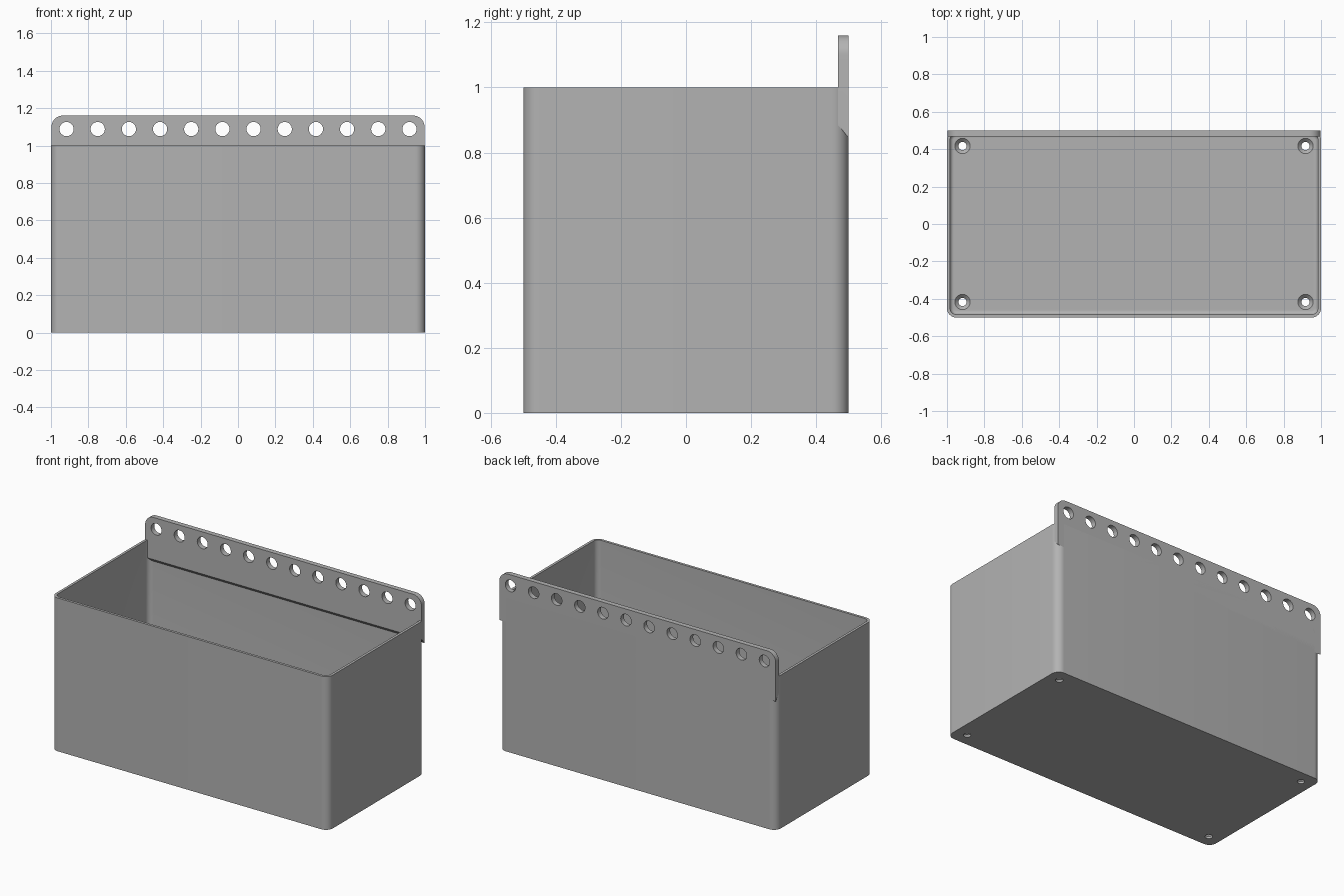
import bpy, bmesh, math

cube = bpy.data.objects.get("Cube")
if cube:
    bpy.data.objects.remove(cube, do_unlink=True)

WALL, FLOOR, RADIUS, FILLET = 0.0167, 0.033, 0.05, 0.02

grey = bpy.data.materials.new("plain_grey")
grey.use_nodes = True
colour = (0.45, 0.45, 0.45, 1)
grey.diffuse_color = colour
grey.node_tree.nodes["Principled BSDF"].inputs["Base Color"].default_value = colour


def finish(name, bm):
    """Turn a bmesh into a grey object."""
    bmesh.ops.recalc_face_normals(bm, faces=bm.faces)
    mesh = bpy.data.meshes.new(name)
    bm.to_mesh(mesh)
    bm.free()
    obj = bpy.data.objects.new(name, mesh)
    bpy.context.collection.objects.link(obj)
    mesh.materials.append(grey)
    return obj


def ring(bm, inset, z, steps=10):
    """Rounded rectangle set in from the outer wall."""
    r = RADIUS - inset
    verts = []
    for k, (sx, sy) in enumerate([(1, 1), (-1, 1), (-1, -1), (1, -1)]):
        for i in range(steps + 1):
            a = math.pi / 2 * (k + i / steps)
            verts.append(bm.verts.new((sx * (1 - RADIUS) + r * math.cos(a),
                                       sy * (0.5 - RADIUS) + r * math.sin(a), z)))
    return verts


def solid(bm, sections):
    """Skin a stack of closed rings and cap both ends."""
    for a, b in zip(sections, sections[1:]):
        for i in range(len(a)):
            j = (i + 1) % len(a)
            bm.faces.new((a[i], a[j], b[j], b[i]))
    bm.faces.new(sections[0])
    bm.faces.new(sections[-1])


def lathe(bm, x, y, profile, upright=True, sides=32):
    """Round cutter through (radius, height) points, along z or y."""
    sections = []
    for r, h in profile:
        pts = []
        for i in range(sides):
            a = math.tau * i / sides
            u, v = x + r * math.cos(a), y + r * math.sin(a)
            pts.append(bm.verts.new((u, v, h) if upright else (u, h, v)))
        sections.append(pts)
    solid(bm, sections)


def cut(target, bm):
    """Subtract the bmesh from the target and discard it."""
    cutter = finish("hole_cutter", bm)
    cutter.hide_render = True
    mod = target.modifiers.new("holes", 'BOOLEAN')
    mod.operation, mod.solver, mod.object = 'DIFFERENCE', 'EXACT', cutter
    bpy.context.view_layer.objects.active = target
    bpy.ops.object.modifier_apply(modifier=mod.name)
    bpy.data.objects.remove(cutter, do_unlink=True)


# Open box with rounded corners and a filleted inner floor
bm = bmesh.new()
sections = [ring(bm, 0, 0), ring(bm, 0, 1), ring(bm, WALL, 1)]
for i in range(7):
    a = math.pi / 2 * i / 6
    sections.append(ring(bm, WALL + FILLET * (1 - math.cos(a)),
                         FLOOR + FILLET * (1 - math.sin(a))))
solid(bm, sections)
box = finish("box", bm)

# Countersunk screw holes in the floor corners
bm = bmesh.new()
for sx in (-1, 1):
    for sy in (-1, 1):
        lathe(bm, sx * 0.917, sy * 0.417,
              [(0.022, -0.1), (0.022, 0.014), (0.041, FLOOR), (0.041, 0.1)])
cut(box, bm)

# Mounting strip along the back rim, sloped underneath
bm = bmesh.new()
profile = [(0.467, 0.885), (0.5, 0.845), (0.5, 1.16), (0.467, 1.16)]
solid(bm, [[bm.verts.new((x, y, z)) for y, z in profile] for x in (-0.997, 0.997)])
corners = [e for e in bm.edges
           if all(v.co.z > 1.1 for v in e.verts)
           and abs(e.verts[0].co.x - e.verts[1].co.x) < 0.01]
bmesh.ops.bevel(bm, geom=corners, offset=0.06, segments=10, profile=0.5,
                affect='EDGES')
strip = finish("mounting_strip", bm)

# Row of twelve round holes
bm = bmesh.new()
for i in range(12):
    lathe(bm, (i - 5.5) / 6, 1.088, [(0.038, 0.4), (0.038, 0.6)], upright=False)
cut(strip, bm)

for obj in (box, strip):
    bpy.ops.object.select_all(action='DESELECT')
    obj.select_set(True)
    bpy.context.view_layer.objects.active = obj
    bpy.ops.object.shade_smooth_by_angle(angle=math.radians(30))
